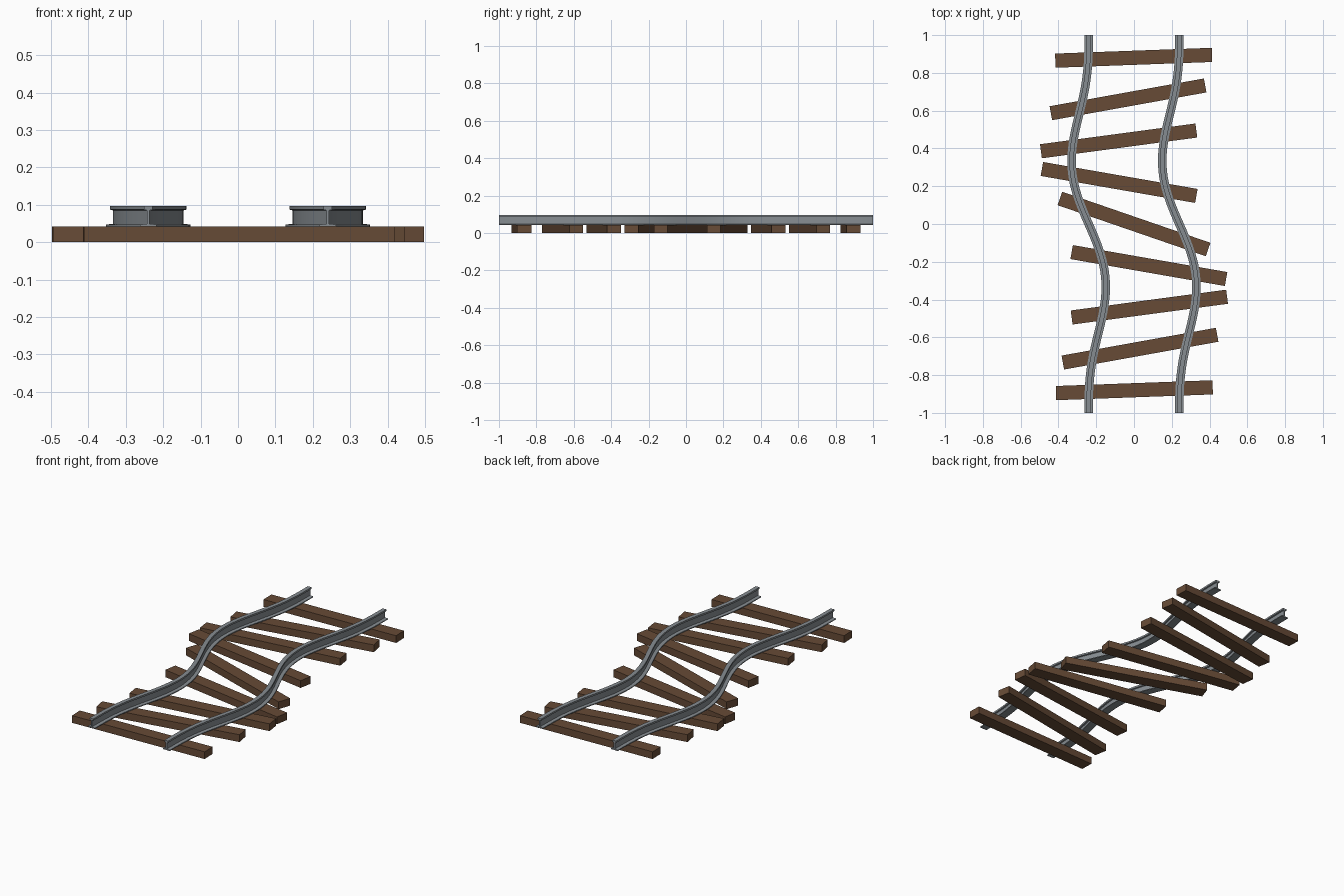
import bpy, bmesh, math
from mathutils import Vector

cube = bpy.data.objects.get("Cube")
if cube:
    bpy.data.objects.remove(cube, do_unlink=True)


def make_material(name, color):
    mat = bpy.data.materials.new(name)
    mat.use_nodes = True
    mat.diffuse_color = (*color, 1)
    mat.node_tree.nodes["Principled BSDF"].inputs["Base Color"].default_value = (*color, 1)
    return mat


def add_object(name, bm, mat):
    bmesh.ops.recalc_face_normals(bm, faces=bm.faces)
    mesh = bpy.data.meshes.new(name)
    bm.to_mesh(mesh)
    bm.free()
    mesh.materials.append(mat)
    obj = bpy.data.objects.new(name, mesh)
    bpy.context.collection.objects.link(obj)
    return obj


steel = make_material("steel grey", (0.24, 0.265, 0.285))
wood = make_material("dark brown wood", (0.135, 0.07, 0.037))

TIE_LENGTH, TIE_WIDTH, TIE_HEIGHT = 0.83, 0.075, 0.042
SWAY = 0.1395


def sway(y):
    """Sideways drift of the track, easing to zero at both ends."""
    return -SWAY * math.sin(math.pi * y) * (1 + math.cos(math.pi * y)) / 2


def sway_slope(y):
    return -SWAY * math.pi * (math.cos(math.pi * y) + math.cos(2 * math.pi * y)) / 2


# Rails: an I-shaped section swept along the winding path
half = [(0.0225, 0.042), (0.0225, 0.047), (0.0035, 0.049),
        (0.0035, 0.085), (0.0118, 0.087), (0.0118, 0.097)]
section = half + [(-u, z) for u, z in reversed(half)]


def add_rail(name, x, steps=64):
    bm = bmesh.new()
    rings = []
    for i in range(steps + 1):
        y = -1 + 2 * i / steps
        side = Vector((1, -sway_slope(y), 0)).normalized()
        if i in (0, steps):
            side = Vector((1, 0, 0))
        centre = Vector((x + sway(y), y, 0))
        rings.append([bm.verts.new(centre + side * u + Vector((0, 0, z)))
                      for u, z in section])
    n = len(section)
    for a, b in zip(rings, rings[1:]):
        for j in range(n):
            k = (j + 1) % n
            bm.faces.new((a[j], a[k], b[k], b[j]))
    bm.faces.new(rings[0])
    bm.faces.new(rings[-1])
    return add_object(name, bm, steel)


rails = [add_rail("left_rail", 0.24), add_rail("right_rail", -0.24)]
bpy.ops.object.select_all(action="DESELECT")
for rail in rails:
    rail.select_set(True)
bpy.context.view_layer.objects.active = rails[0]
bpy.ops.object.shade_smooth_by_angle(angle=math.radians(30))


# Ties: plain beams following the path, each turned unevenly
def add_tie(name, y, degrees):
    bm = bmesh.new()
    bmesh.ops.create_cube(bm, size=1)
    bmesh.ops.scale(bm, vec=(TIE_LENGTH, TIE_WIDTH, TIE_HEIGHT), verts=bm.verts)
    tie = add_object(name, bm, wood)
    tie.location = (sway(y), y, TIE_HEIGHT / 2)
    tie.rotation_euler.z = math.radians(degrees)


turns = [-19, -9.9, 7.6, 10.2, 2.1]
for i in range(-4, 5):
    add_tie(f"tie_{i + 5}", i * 0.22, turns[abs(i)])
